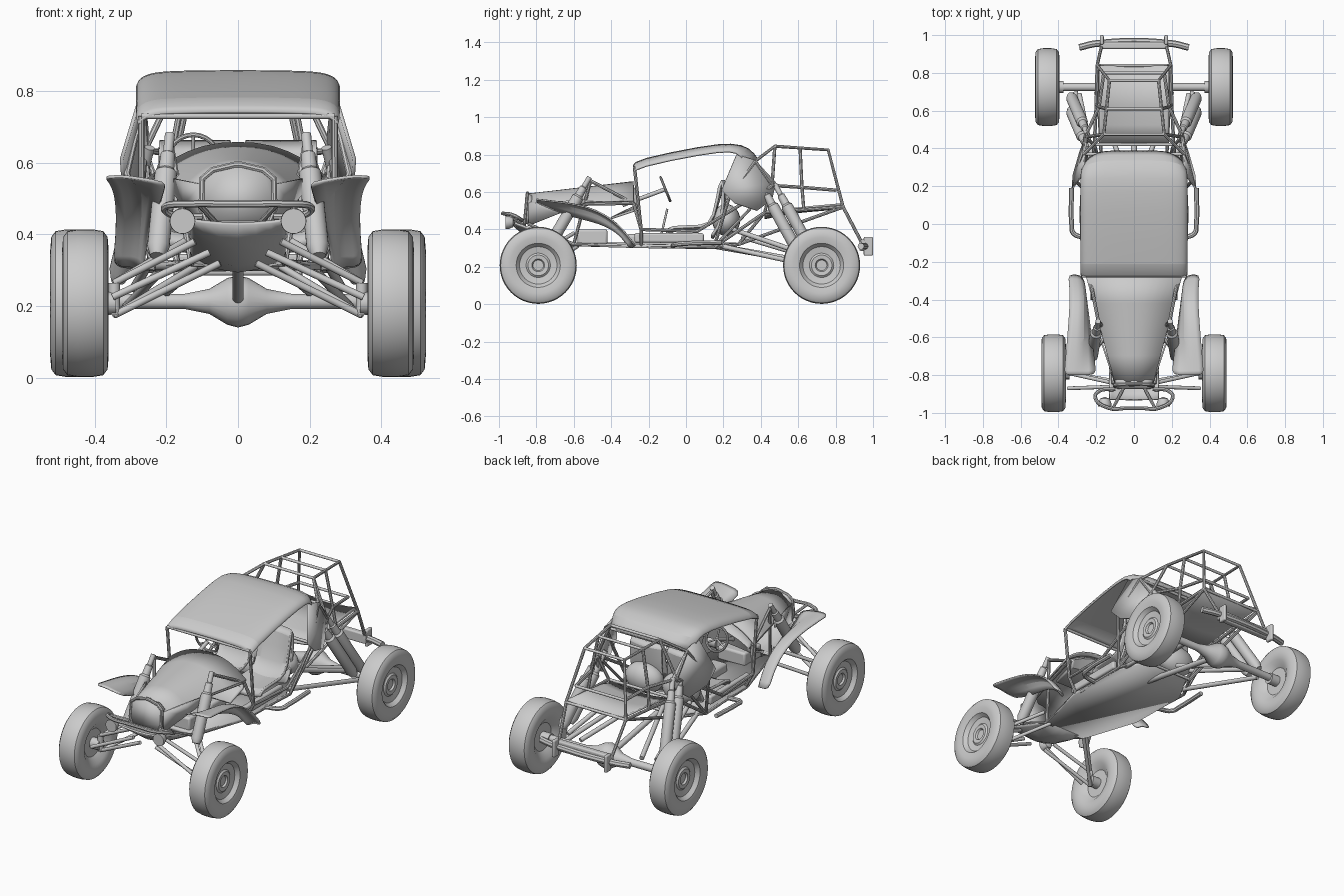
import bpy, bmesh, math
from mathutils import Vector, Matrix

if "Cube" in bpy.data.objects:
    bpy.data.objects.remove(bpy.data.objects["Cube"])

ARC = [math.sin(k * math.pi / 16) for k in range(-8, 9)]   # cross-section steps, dense at the edges


def finish(name, bm, mirror=False, thick=0, sub=0, bevel=0):
    bmesh.ops.recalc_face_normals(bm, faces=bm.faces)
    me = bpy.data.meshes.new(name)
    bm.to_mesh(me)
    bm.free()
    ob = bpy.data.objects.new(name, me)
    bpy.context.collection.objects.link(ob)
    if sub:
        m = ob.modifiers.new("sub", 'SUBSURF')
        m.levels = m.render_levels = sub
    if thick:
        m = ob.modifiers.new("thick", 'SOLIDIFY')
        m.thickness, m.offset = thick, 0
    if bevel:
        m = ob.modifiers.new("bevel", 'BEVEL')
        m.width, m.segments = bevel, 3
    if mirror:
        m = ob.modifiers.new("mirror", 'MIRROR')
        m.use_mirror_merge = False
    return ob


def flip(pts):
    """Continue a half path across x = 0."""
    return list(pts) + [(-x, y, z) for x, y, z in pts[::-1]]


def tube(name, pts, r=.009, mirror=False, closed=False, smooth=False):
    cu = bpy.data.curves.new(name, 'CURVE')
    cu.dimensions = '3D'
    cu.bevel_depth, cu.bevel_resolution, cu.use_fill_caps = r, 2, True
    s = cu.splines.new('BEZIER')
    s.bezier_points.add(len(pts) - 1)
    s.resolution_u = 6 if smooth else 1
    for b, p in zip(s.bezier_points, pts):
        b.co = p
        b.handle_left_type = b.handle_right_type = 'AUTO' if smooth else 'VECTOR'
    s.use_cyclic_u = closed
    tmp = bpy.data.objects.new(name, cu)
    bpy.context.collection.objects.link(tmp)
    me = bpy.data.meshes.new_from_object(tmp.evaluated_get(bpy.context.evaluated_depsgraph_get()))
    bpy.data.objects.remove(tmp)
    bm = bmesh.new()
    bm.from_mesh(me)
    return finish(name, bm, mirror)


def lathe(name, a, b, profile, mirror=False, steps=24):
    """Spin (distance along a-b, radius) pairs about the line a-b."""
    a, b = Vector(a), Vector(b)
    axis = (b - a).normalized()
    q = Vector((0, 0, 1)).rotation_difference(axis)
    bm = bmesh.new()
    vs = [bm.verts.new(a + q @ Vector((r, 0, d))) for d, r in profile]
    es = [bm.edges.new(e) for e in zip(vs, vs[1:])]
    bmesh.ops.spin(bm, geom=vs + es, cent=a, axis=axis, angle=2 * math.pi, steps=steps)
    bmesh.ops.remove_doubles(bm, verts=bm.verts, dist=1e-5)
    return finish(name, bm, mirror)


def rod(name, a, b, r, mirror=False):
    L = (Vector(b) - Vector(a)).length
    return lathe(name, a, b, [(0, 0), (0, r), (L, r), (L, 0)], mirror, 16)


def loft(name, rows, **kw):
    bm = bmesh.new()
    g = [[bm.verts.new(p) for p in row] for row in rows]
    for r0, r1 in zip(g, g[1:]):
        for i in range(len(r0) - 1):
            bm.faces.new((r0[i], r0[i + 1], r1[i + 1], r1[i]))
    return finish(name, bm, **kw)


def plate(name, pts, **kw):
    bm = bmesh.new()
    bm.faces.new([bm.verts.new(p) for p in pts])
    return finish(name, bm, **kw)


def box(name, c, s, **kw):
    bm = bmesh.new()
    bmesh.ops.create_cube(bm, size=1, matrix=Matrix.Translation(c) @ Matrix.Diagonal((*s, 1)))
    return finish(name, bm, **kw)


# wheels: symmetric tyre, then dished rim and hub
tyre = [(.058, .118), (.065, .15), (.062, .185), (.05, .201), (.02, .206)]
wheel = [(-.03, 0), (-.03, .08)] + [(-d, r) for d, r in tyre] + tyre[::-1] + \
        [(.036, .1), (.03, .065), (.038, .055), (.036, .034), (.026, .028), (.026, 0)]
FRONT, REAR = Vector((.426, -.79, .208)), Vector((.459, .725, .208))
for name, c in (("front", FRONT), ("rear", REAR)):
    lathe(name + "_wheel", c, c + Vector((1, 0, 0)), wheel, True, 48)
    rod(name + "_hub", c - Vector((.085, 0, 0)), c, .032, True)

# rear axle with differential bulge, driveshaft, front knuckles
axle = [(0, .021), (.29, .021), (.36, .035), (.41, .065), (.44, .073)]
lathe("rear_axle", (-.44, .725, .213), (1, .725, .213), axle + [(.88 - d, r) for d, r in axle[::-1]])
rod("driveshaft", (0, .05, .33), (0, .68, .22), .016)
upper, lower = (.345, -.79, .265), (.345, -.79, .175)
rod("knuckle", lower, upper, .016, True)

# suspension arms and steering rod
for a, b in (((.12, -.84, .38), upper), ((.15, -.6, .38), upper), ((.05, -.84, .32), lower),
             ((.12, -.58, .31), lower), ((.08, -.86, .35), (.35, -.87, .225))):
    rod("front_arm", a, b, .01, True)
for a, b in (((.2, .17, .315), (.31, .7, .2)), ((.2, .25, .4), (.29, .69, .25)), ((.06, .3, .36), (.2, .7, .24))):
    rod("trailing_arm", a, b, .013, True)

# shock absorbers: slim rod, fat body, slim top
shock = [(0, 0), (0, .02), (.03, .031), (.27, .031), (.28, .022), (.33, .02), (.335, .014), (.395, .014), (.395, 0)]
lathe("front_shock", (.225, -.715, .34), (.19, -.515, .68), shock, True)
for y in (.68, .605):
    lathe("rear_shock", (.335, y, .27), (.245, y - .21, .65), [(d * 1.1, r) for d, r in shock], True)

# hood: arched panel narrowing to the front
loft("hood", [[((.1 + .15 * s) * t, -.835 + .555 * s, .588 + .065 * s - (.05 + .05 * s) * abs(t) ** 2.3) for t in ARC]
              for s in (0, .25, .5, .75, 1)], thick=.01)
loft("hood_side", [[(.1 + .1 * s, -.84 + .3 * s, .54 + .02 * s), (.1 + .1 * s, -.84 + .3 * s, .42 + .12 * s)]
                   for s in (0, .5, 1)], mirror=True, thick=.008)
# grille with tube surround
grille = flip([(.085, -.852, .43), (.102, -.848, .47), (.1, -.84, .555), (.07, -.838, .58), (.01, -.836, .594)])
plate("grille", grille, thick=.03)
tube("grille_surround", [(x, y - .012, z) for x, y, z in grille], closed=True)
# front skid pan: shallow boat shape
loft("front_skid", [[(.13 * t, -.93 + .35 * s, .44 - .12 * s - (.01 + .22 * s * (1 - s)) * (1 - t * t)) for t in ARC[::2]]
                    for s in (0, .12, .25, .5, .75, 1)], thick=.01)

# front fenders: broad flared sheet sweeping down behind the wheel
rows = []
for k in range(13):
    t = k / 12
    x, y, z = .37 - .045 * t + .025 * t ** 6, -.8 + .53 * t, .56 - .06 * t - .19 * t ** 4
    lip = .015 + .05 * math.sin(math.pi * min(1, t * 1.1))
    rows.append([(x, y, z), (x - .05, y, z + .003), (x - .09 + .02 * t, y - .01 * t, z - .004), (.2 + .065 * t, y - .03 * t, z - lip)])
loft("front_fender", rows, mirror=True, thick=.008, sub=1)

# front bumper loop, struts and lamps
tube("front_bumper", flip([(.1, -.875, .45), (.185, -.885, .455), (.205, -.92, .475), (.13, -.975, .485), (.04, -.975, .485)]), .01, smooth=True)
tube("bumper_strut", [(.05, -.86, .42), (.11, -.972, .485)], .008, True)
lathe("lamp", (.155, -.965, .437), (.155, 0, .437), [(0, 0), (0, .035), (.015, .036), (.04, .025), (.05, 0)], True)

# floor pan, engine and cabin parts
plate("floor", flip([(.13, -.6, .32), (.23, -.25, .31), (.23, .12, .305), (.15, .27, .32)]), thick=.02)
box("engine", (0, -.5, .36), (.18, .16, .08), bevel=.012)
box("gearbox", (0, -.14, .345), (.1, .36, .06), bevel=.015)
box("sill", (.215, -.09, .355), (.03, .37, .05), mirror=True, bevel=.01)
loft("dashboard", [[(.23 * t, y, z - d * t * t) for t in ARC[::2]]
                   for y, z, d in ((-.3, .64, .09), (-.26, .6, .07), (-.28, .52, .02), (-.4, .46, 0))], thick=.012)
side = [(-.1, .36), (-.1, .4), (.1, .39), (.15, .45), (.2, .66), (.22, .67), (.2, .45), (.14, .35)]
loft("seat", [[(.12 + .1 * t, y - .02 * t * t * (z > .45), z + .02 * t * t * (z < .45)) for t in ARC[::2]] for y, z in side],
     mirror=True, thick=.015, sub=1)
bm = bmesh.new()
bmesh.ops.create_uvsphere(bm, u_segments=24, v_segments=14, radius=1,
                          matrix=Matrix.Translation((.12, .215, .45)) @ Matrix.Diagonal((.115, .075, .085, 1)))
finish("seat_back_shell", bm, True)
# steering wheel, column and lever
hub = Vector((-.125, -.11, .615))
tilt = Matrix.Translation(hub) @ Matrix.Rotation(math.radians(112), 4, 'X')
rim = [tilt @ Vector((.068 * math.cos(k * math.pi / 12), .068 * math.sin(k * math.pi / 12), 0)) for k in range(24)]
tube("steering_wheel", rim, .007, closed=True)
for p in rim[6::8]:
    rod("steering_spoke", hub, p, .005)
rod("steering_column", hub, (-.125, -.34, .53), .011)
rod("gear_lever", (0, -.13, .38), (0, -.1, .51), .006)

# roof: long cap with rolled side lips and a rounded tail
loft("roof", [[(w * t, y - .05 * t ** 6 * (y > .3), z + .005 * (1 - t * t) - .035 * (1 - max(0, 1 - t ** 10) ** .5)) for t in ARC]
              for y, z, w in ((-.28, .735, .277), (-.27, .765, .28), (.1, .84, .28), (.25, .855, .28),
                              (.34, .83, .275), (.385, .765, .25))], thick=.01, sub=1)
# rear quarter panels
plate("quarter_panel", [(.268, .27, .8), (.262, .37, .77), (.25, .48, .65), (.255, .46, .56), (.285, .38, .5),
                        (.32, .26, .54), (.325, .19, .61)], mirror=True, thick=.01)

# roll cage and chassis: named joints on one side, tubes as joint sequences
J = dict(
    a=(.27, -.275, .73), b=(.27, -.24, .4), c=(.22, -.24, .31), d=(.265, .37, .765), e=(.09, -.83, .53),
    f=(.235, -.28, .54), g=(.11, -.845, .43), h=(.13, -.6, .32), i=(.235, .15, .305), j=(.17, .28, .32),
    k=(.28, .06, .39), l=(.26, .46, .635), m=(.31, .23, .57), n=(.21, .42, .49), o=(.16, .475, .845),
    p=(.13, .76, .825), q=(.195, .84, .52), r=(.17, .95, .31), s=(.16, .8, .61), t=(.145, .61, .835),
    u=(.185, .62, .625), v=(.19, -.51, .66), w=(.2, .63, .505))
for path in ("abc", "ef", "bf", "ghcij", "bkl", "imd", "jnl", "ild", "dopqr", "nwq", "lus", "tuw", "ol", "vh", "vf", "jq", "ni"):
    tube("frame_tube", [J[x] for x in path], mirror=True)
for x in "adoptsqnj":
    rod("cross_tube", (-J[x][0], *J[x][1:]), J[x], .008)
# side step bars
tube("side_step", [(.23, -.07, .31), (.32, -.05, .32), (.33, 0, .325), (.33, .19, .33)], .013, True, smooth=True)

# rear tray
loft("rear_tray", [[(.185 * t, .42 + .42 * s, .46 + .055 * s ** .6 + .02 * t * t) for t in ARC[::2]]
                   for s in (0, .25, .5, 1)], thick=.012)

# rear bumper: bar with swept ends, and upright blades
tube("rear_bumper", flip([(.29, .935, .31), (.2, .955, .31)]), .018, smooth=True)
box("bumper_bar", (0, .945, .315), (.36, .035, .06), bevel=.008)
box("bumper_blade", (.17, .975, .31), (.02, .05, .1), mirror=True, bevel=.007)

# smooth shading with sharp edges kept
for ob in bpy.data.objects:
    ob.select_set(True)
    bpy.context.view_layer.objects.active = ob
bpy.ops.object.shade_smooth_by_angle(angle=math.radians(35))
